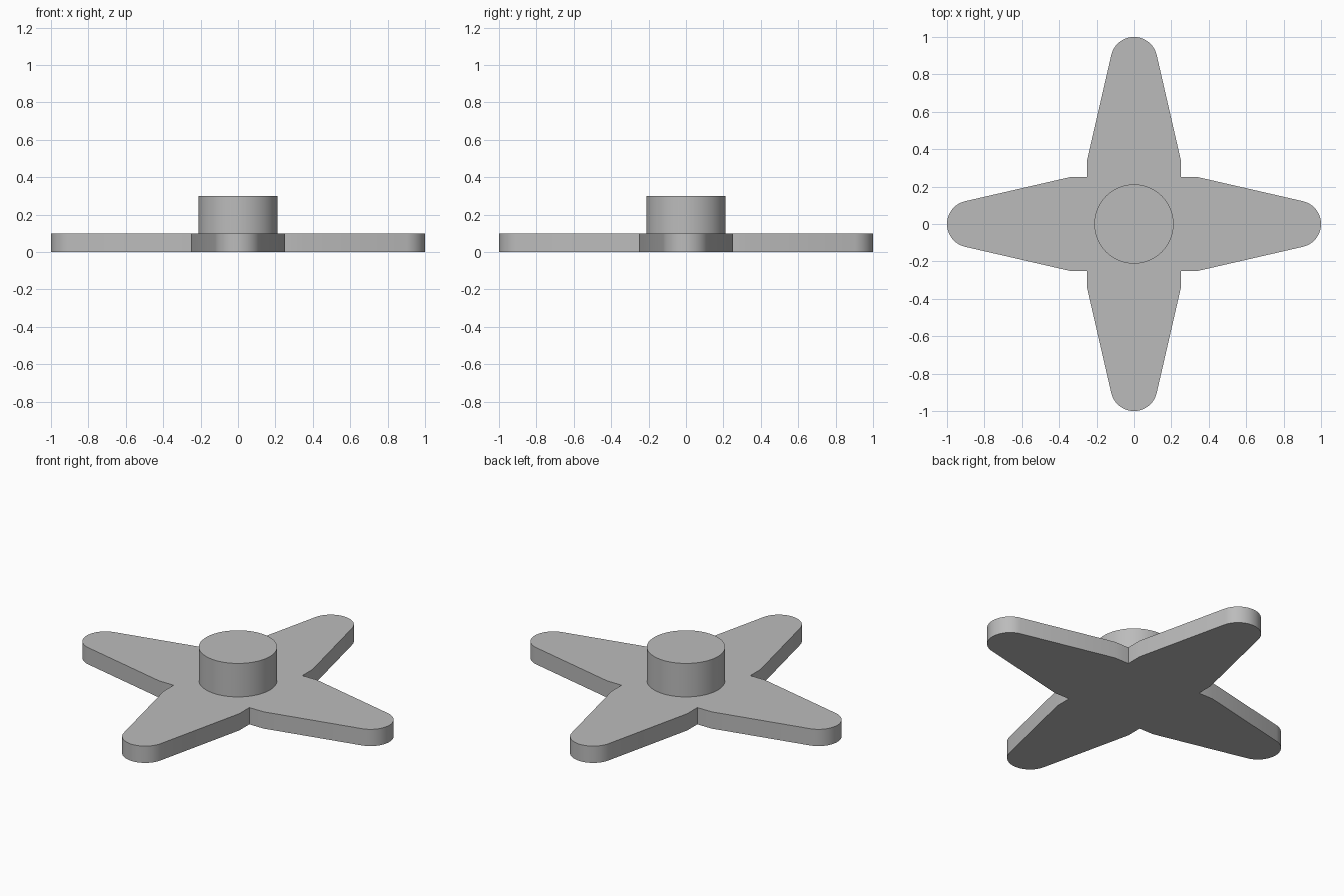
import bpy, bmesh, math
from mathutils import Matrix, Vector

cube = bpy.data.objects.get("Cube")
if cube:
    bpy.data.objects.remove(cube, do_unlink=True)

grey = bpy.data.materials.new("plain grey")
grey.use_nodes = True
grey.diffuse_color = (0.5, 0.5, 0.5, 1)
grey.node_tree.nodes["Principled BSDF"].inputs["Base Color"].default_value = (0.5, 0.5, 0.5, 1)


def extruded(name, outline, bottom, top):
    """Solid prism from a closed outline, smooth round its curves."""
    bm = bmesh.new()
    face = bm.faces.new([bm.verts.new((p.x, p.y, bottom)) for p in outline])
    result = bmesh.ops.extrude_face_region(bm, geom=[face])
    raised = [v for v in result["geom"] if isinstance(v, bmesh.types.BMVert)]
    bmesh.ops.translate(bm, verts=raised, vec=(0, 0, top - bottom))
    bmesh.ops.recalc_face_normals(bm, faces=bm.faces)
    mesh = bpy.data.meshes.new(name)
    bm.to_mesh(mesh)
    bm.free()
    mesh.materials.append(grey)
    obj = bpy.data.objects.new(name, mesh)
    bpy.context.collection.objects.link(obj)
    bpy.ops.object.select_all(action="DESELECT")
    obj.select_set(True)
    bpy.context.view_layer.objects.active = obj
    bpy.ops.object.shade_smooth_by_angle(angle=math.radians(30))
    return obj


def arc(centre_x, radius, start, end, steps):
    angles = [start + (end - start) * i / steps for i in range(steps + 1)]
    return [Vector((centre_x + radius * math.cos(a), radius * math.sin(a))) for a in angles]


# One tapered arm with a rounded tip, repeated round the centre
HALF_WIDTH, SHOULDER, TIP_RADIUS = 0.25, 0.345, 0.125
tip_x = 1 - TIP_RADIUS
run = tip_x - SHOULDER
tangent = math.atan2(HALF_WIDTH, run) + math.acos(TIP_RADIUS / math.hypot(run, HALF_WIDTH))
tangent = math.pi - tangent  # where the straight edge meets the tip
arm = [Vector((SHOULDER, -HALF_WIDTH))]
arm += arc(tip_x, TIP_RADIUS, -tangent, tangent, 24)
arm += [Vector((SHOULDER, HALF_WIDTH)), Vector((HALF_WIDTH, HALF_WIDTH))]
outline = [Matrix.Rotation(k * math.pi / 2, 2) @ p for k in range(4) for p in arm]
extruded("four_arm_plate", outline, 0, 0.1)

# Round hub standing on the plate
extruded("hub", arc(0, 0.212, 0, math.tau, 64)[:-1], 0.1, 0.3)
